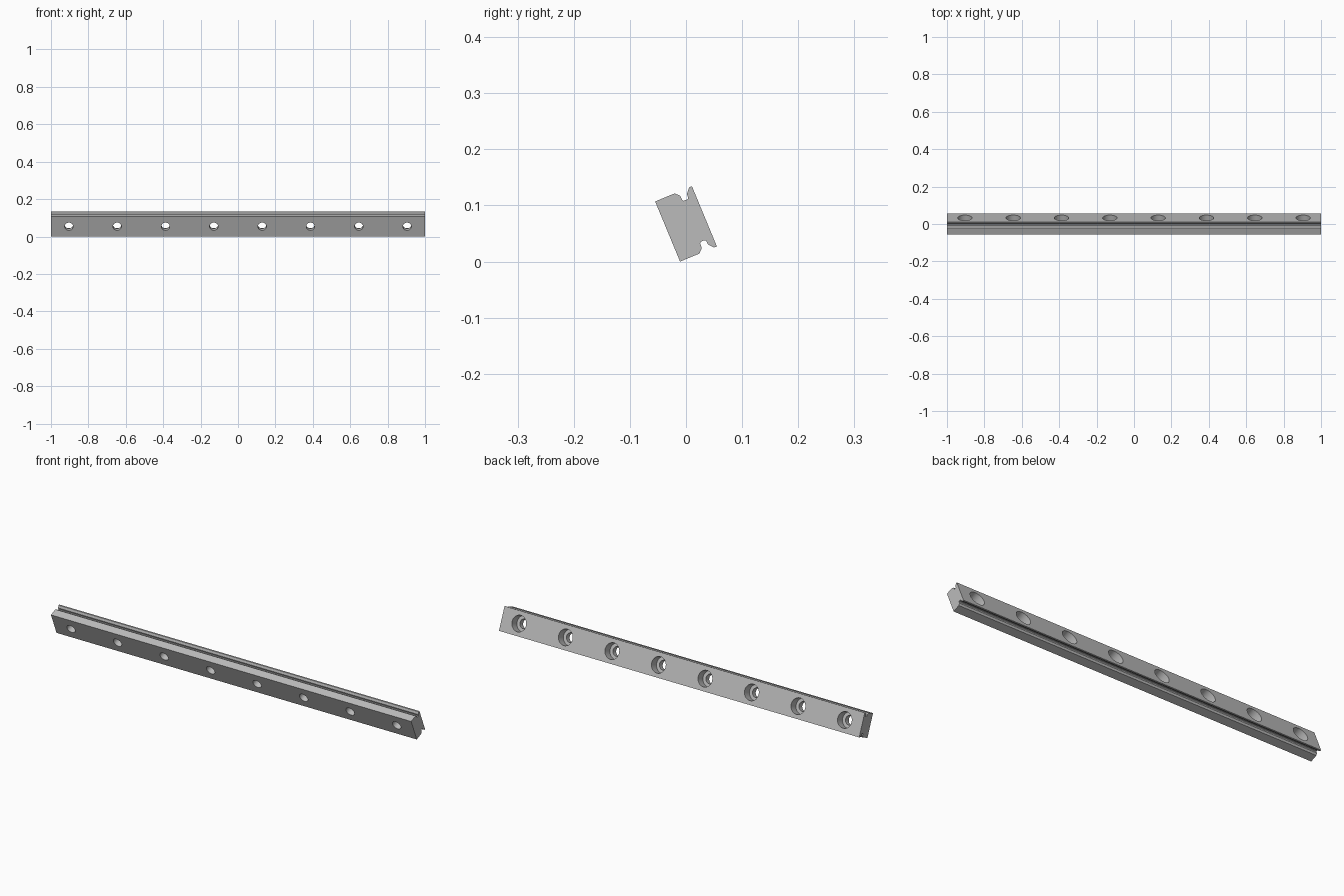
import bpy, bmesh, math
from mathutils import Matrix, Vector

if "Cube" in bpy.data.objects:
    bpy.data.objects.remove(bpy.data.objects["Cube"])

LENGTH, WIDTH, DEPTH = 2.0, 0.116, 0.071
TILT = math.radians(22.5)
HOLES, PITCH = 8, 0.2583

steel = bpy.data.materials.new("steel grey")
steel.use_nodes = True
grey = (0.5, 0.5, 0.5, 1)
steel.diffuse_color = grey
steel.node_tree.nodes["Principled BSDF"].inputs["Base Color"].default_value = grey


def add_object(name, bm):
    bmesh.ops.recalc_face_normals(bm, faces=bm.faces)
    mesh = bpy.data.meshes.new(name)
    bm.to_mesh(mesh)
    bm.free()
    mesh.materials.append(steel)
    obj = bpy.data.objects.new(name, mesh)
    bpy.context.collection.objects.link(obj)
    return obj


def cut_holes(target, name, radius, start, end):
    """Cut the row of round holes from depth start to depth end."""
    bm = bmesh.new()
    for i in range(HOLES):
        x = (i - (HOLES - 1) / 2) * PITCH
        place = Matrix.Translation((x, (start + end) / 2, 0)) @ Matrix.Rotation(math.pi / 2, 4, 'X')
        bmesh.ops.create_cone(bm, cap_ends=True, segments=48, radius1=radius,
                              radius2=radius, depth=end - start, matrix=place)
    cutter = add_object(name, bm)
    cutter.hide_render = True
    mod = target.modifiers.new(name, 'BOOLEAN')
    mod.operation, mod.solver, mod.object = 'DIFFERENCE', 'EXACT', cutter
    bpy.context.view_layer.objects.active = target
    bpy.ops.object.modifier_apply(modifier=name)
    bpy.data.objects.remove(cutter)


# Rail body: half profile (depth from base, inset from the side), mirrored
half = [(0, 0), (0.0375, 0), (0.0450, 0.0075), (0.0455, 0.0165), (0.0475, 0.0185),
        (0.0550, 0.0185), (0.0570, 0.0165), (0.0575, 0.0095), (0.0655, 0), (DEPTH, 0)]
profile = [(n, WIDTH / 2 - t) for n, t in half]
profile += [(n, -t) for n, t in reversed(profile)]

bm = bmesh.new()
end_face = bm.faces.new([bm.verts.new((-LENGTH / 2, n - DEPTH / 2, t)) for n, t in profile])
swept = bmesh.ops.extrude_face_region(bm, geom=[end_face], use_keep_orig=True)
bmesh.ops.translate(bm, vec=Vector((LENGTH, 0, 0)),
                    verts=[v for v in swept["geom"] if isinstance(v, bmesh.types.BMVert)])
rail = add_object("rail", bm)

# Counterbored screw holes, wide at the back
cut_holes(rail, "counterbores", 0.0385, DEPTH / 2 - 0.043, DEPTH / 2 + 0.02)
cut_holes(rail, "screw_holes", 0.0226, -DEPTH, DEPTH)

# Tilt the rail so that it rests on one long edge
height = WIDTH * math.cos(TILT) + DEPTH * math.sin(TILT)
rail.data.transform(Matrix.Translation((0, 0, height / 2)) @ Matrix.Rotation(TILT, 4, 'X'))

bpy.ops.object.select_all(action='DESELECT')
rail.select_set(True)
bpy.context.view_layer.objects.active = rail
bpy.ops.object.shade_smooth_by_angle(angle=math.radians(25))
